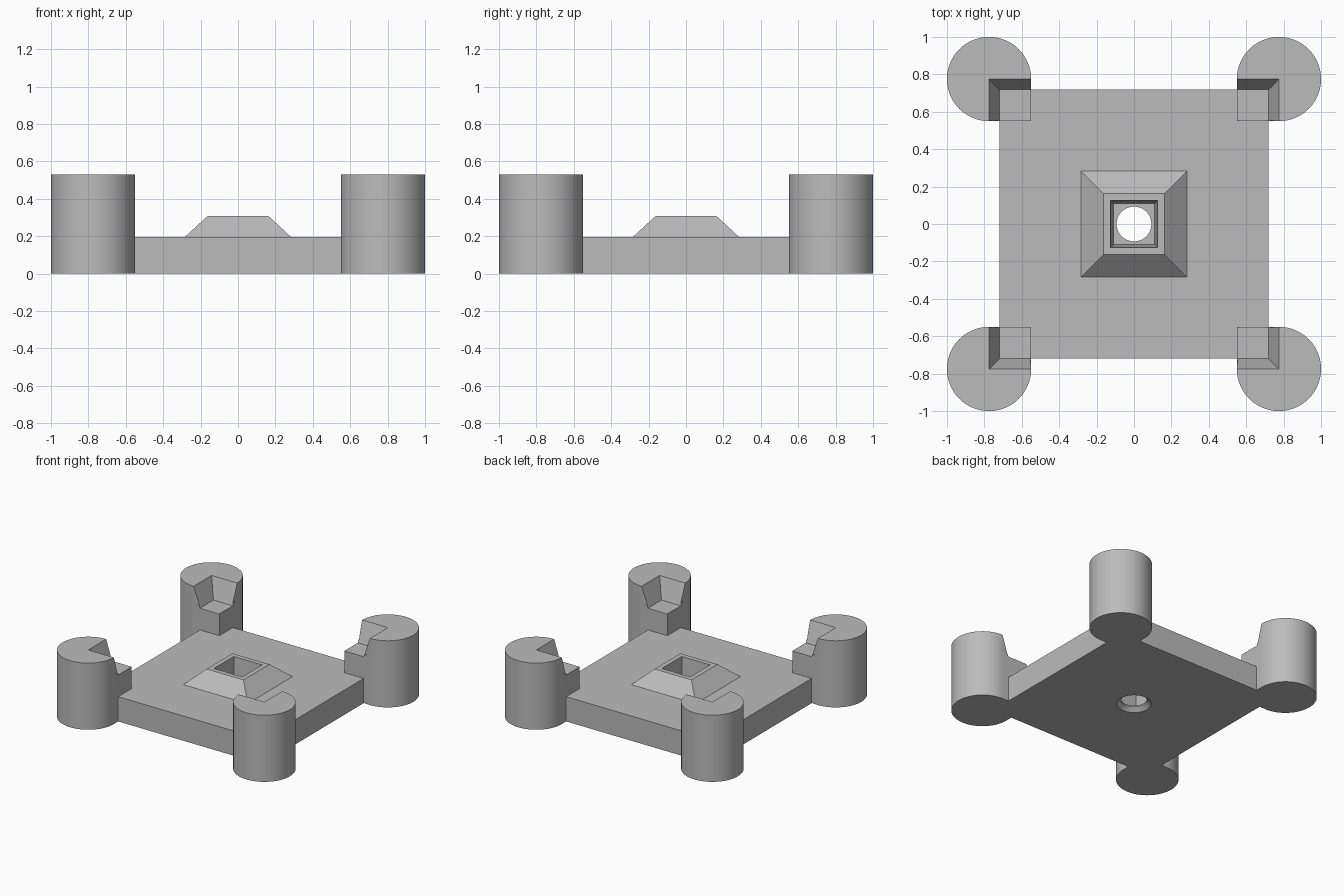
import bpy
import bmesh
from math import cos, sin, pi, sqrt

cube = bpy.data.objects.get("Cube")
if cube:
    bpy.data.objects.remove(cube)

grey = bpy.data.materials.new("plain grey")
grey.use_nodes = True
colour = (0.5, 0.5, 0.5, 1)
grey.diffuse_color = colour
grey.node_tree.nodes["Principled BSDF"].inputs["Base Color"].default_value = colour


def loft(name, rings, sides, centre=(0, 0)):
    """Closed solid through regular rings of (half width or radius, height)."""
    grow, turn = (sqrt(2), pi / 4) if sides == 4 else (1, 0)
    bm = bmesh.new()
    loops = []
    for r, z in rings:
        angles = [turn + 2 * pi * i / sides for i in range(sides)]
        loops.append([bm.verts.new((centre[0] + r * grow * cos(a),
                                    centre[1] + r * grow * sin(a), z)) for a in angles])
    for low, high in zip(loops, loops[1:]):
        for i in range(sides):
            j = (i + 1) % sides
            bm.faces.new((low[i], low[j], high[j], high[i]))
    bm.faces.new(loops[0][::-1])
    bm.faces.new(loops[-1])
    bmesh.ops.recalc_face_normals(bm, faces=bm.faces)
    mesh = bpy.data.meshes.new(name)
    bm.to_mesh(mesh)
    bm.free()
    mesh.materials.append(grey)
    obj = bpy.data.objects.new(name, mesh)
    bpy.context.collection.objects.link(obj)
    return obj


def select(obj):
    bpy.ops.object.select_all(action='DESELECT')
    obj.select_set(True)
    bpy.context.view_layer.objects.active = obj


def combine(obj, tool, operation):
    mod = obj.modifiers.new(operation.title(), 'BOOLEAN')
    mod.operation = operation
    mod.solver = 'EXACT'
    mod.object = tool
    select(obj)
    bpy.ops.object.modifier_apply(modifier=mod.name)
    bpy.data.objects.remove(tool)


# Base plate with raised hub and tapered square recess
base = loft("base_plate", [(0.72, 0), (0.72, 0.197), (0.283, 0.197),
                           (0.163, 0.308), (0.125, 0.308), (0.11, 0.04)], 4)

# Round through-hole, flared at the underside
hole = loft("hole_cutter", [(0.136, -0.01), (0.093, 0.03), (0.093, 0.1)], 64)
combine(base, hole, 'DIFFERENCE')

# Corner tower: cylinder, square inner block, flared pocket
MID, RADIUS, TOP, SHELF = 0.775, 0.225, 0.53, 0.37
tower = loft("corner_tower_1", [(RADIUS, 0), (RADIUS, TOP)], 96, (MID, MID))
block_mid = MID - RADIUS / 2
block = loft("inner_block", [(RADIUS / 2, 0.001), (RADIUS / 2, SHELF + 0.02)], 4,
             (block_mid, block_mid))
combine(tower, block, 'UNION')
slope = (MID - 0.72) / (TOP - SHELF)
pocket = loft("pocket_cutter", [(0.72, SHELF), (MID + slope * 0.05, TOP + 0.05)], 4)
combine(tower, pocket, 'DIFFERENCE')

for part in (base, tower):
    select(part)
    bpy.ops.object.shade_smooth_by_angle(angle=pi / 6)

# Remaining three towers
for k in range(1, 4):
    copy = tower.copy()
    copy.name = f"corner_tower_{k + 1}"
    copy.rotation_euler.z = k * pi / 2
    bpy.context.collection.objects.link(copy)
